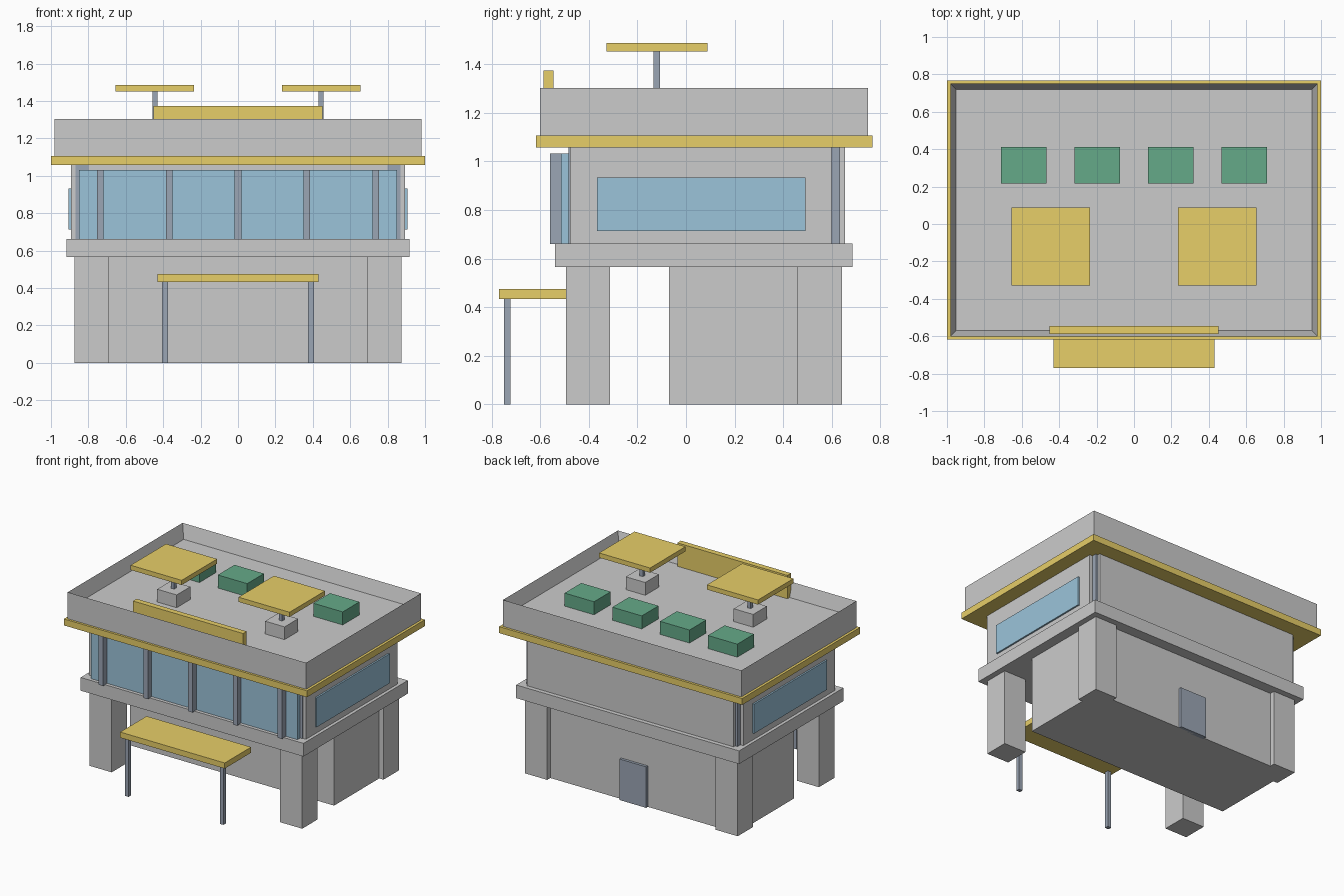
import bpy, bmesh
from mathutils import Vector

if "Cube" in bpy.data.objects:
    bpy.data.objects.remove(bpy.data.objects["Cube"])


def material(name, rgb):
    m = bpy.data.materials.new(name)
    m.diffuse_color = (*rgb, 1)
    m.use_nodes = True
    m.node_tree.nodes["Principled BSDF"].inputs["Base Color"].default_value = m.diffuse_color
    return m


GOLD = material("gold", (0.80, 0.62, 0.14))
GLASS = material("blue_glass", (0.33, 0.55, 0.70))
STEEL = material("dark_steel", (0.33, 0.38, 0.46))
GREEN = material("green", (0.13, 0.40, 0.25))


def box(name, x, y, z, mat=None, tray=None):
    """Box from (min, max) ranges; tray=(rim, depth) sinks the top face."""
    bm = bmesh.new()
    bmesh.ops.create_cube(bm, size=1)
    for v in bm.verts:
        v.co = Vector([lo + (c + 0.5) * (hi - lo)
                       for c, (lo, hi) in zip(v.co, (x, y, z))])
    if tray:
        bm.normal_update()
        top = max(bm.faces, key=lambda f: f.calc_center_median().z)
        bmesh.ops.inset_region(bm, faces=[top], thickness=tray[0])
        bmesh.ops.translate(bm, verts=top.verts, vec=(0, 0, -tray[1]))
    me = bpy.data.meshes.new(name)
    bm.to_mesh(me)
    bm.free()
    ob = bpy.data.objects.new(name, me)
    bpy.context.collection.objects.link(ob)
    if mat:
        me.materials.append(mat)
    return ob


def span(c, half):
    return (c - half, c + half)


def pair(name, x, y, z, mat=None):
    """Box on the right side, mirrored to the left."""
    ob = box(name, x, y, z, mat)
    ob.modifiers.new("mirror", 'MIRROR').use_axis[0] = True
    return ob


# Ground floor: recessed room, corner columns, rear door
box("ground_room", (-0.84, 0.84), (-0.07, 0.605), (0, 0.57))
pair("front_columns", (0.693, 0.875), (-0.495, -0.313), (0, 0.57))
pair("back_columns", (0.693, 0.875), (0.46, 0.642), (0, 0.57))
box("rear_door", (-0.11, 0.11), (0.59, 0.625), (0, 0.305), STEEL)

# Entrance canopy
box("canopy_roof", (-0.43, 0.43), (-0.77, -0.46), (0.433, 0.475), GOLD)
pair("canopy_posts", span(0.39, 0.015), span(-0.736, 0.014), (0, 0.435), STEEL)

# Middle slab and upper floor
box("floor_slab", (-0.917, 0.917), (-0.54, 0.686), (0.565, 0.663))
box("upper_room", (-0.85, 0.85), (-0.475, 0.654), (0.66, 1.06))
pair("side_walls", (0.82, 0.893), (-0.477, 0.60), (0.66, 1.06))
pair("side_windows", (0.88, 0.905), (-0.367, 0.491), (0.714, 0.933), GLASS)
for label, y in (("front", -0.448), ("back", 0.60)):
    pair(label + "_corner_posts", span(0.834, 0.035), span(y, 0.035), (0.66, 1.06), STEEL)

# Front glazing with mullions
box("front_window", (-0.85, 0.85), (-0.515, -0.46), (0.66, 1.032), GLASS)
for i in range(5):
    box(f"mullion_{i + 1}", span((i - 2) * 0.368, 0.018), (-0.56, -0.51), (0.66, 1.032), STEEL)

# Roof: gold cornice, sunken deck with parapet, front sign board
DECK = 1.2
box("roof_cornice", (-1, 1), (-0.618, 0.768), (1.058, 1.106), GOLD)
box("roof_parapet", (-0.981, 0.981), (-0.601, 0.75), (1.1, 1.303), tray=(0.043, 1.303 - DECK))
box("roof_sign_board", (-0.453, 0.453), (-0.587, -0.545), (DECK - 0.01, 1.374), GOLD)

# Roof planters and sunshade panels
for i in range(4):
    box(f"planter_{i + 1}", span((i - 1.5) * 0.393, 0.121), span(0.314, 0.098),
        (DECK - 0.005, 1.297), GREEN)
pair("panel_bases", span(0.444, 0.08), span(-0.121, 0.08), (DECK - 0.005, 1.295))
pair("panel_poles", span(0.444, 0.0135), span(-0.121, 0.0135), (1.29, 1.455), STEEL)
pair("roof_panels", span(0.444, 0.21), span(-0.12, 0.208), (1.452, 1.487), GOLD)
